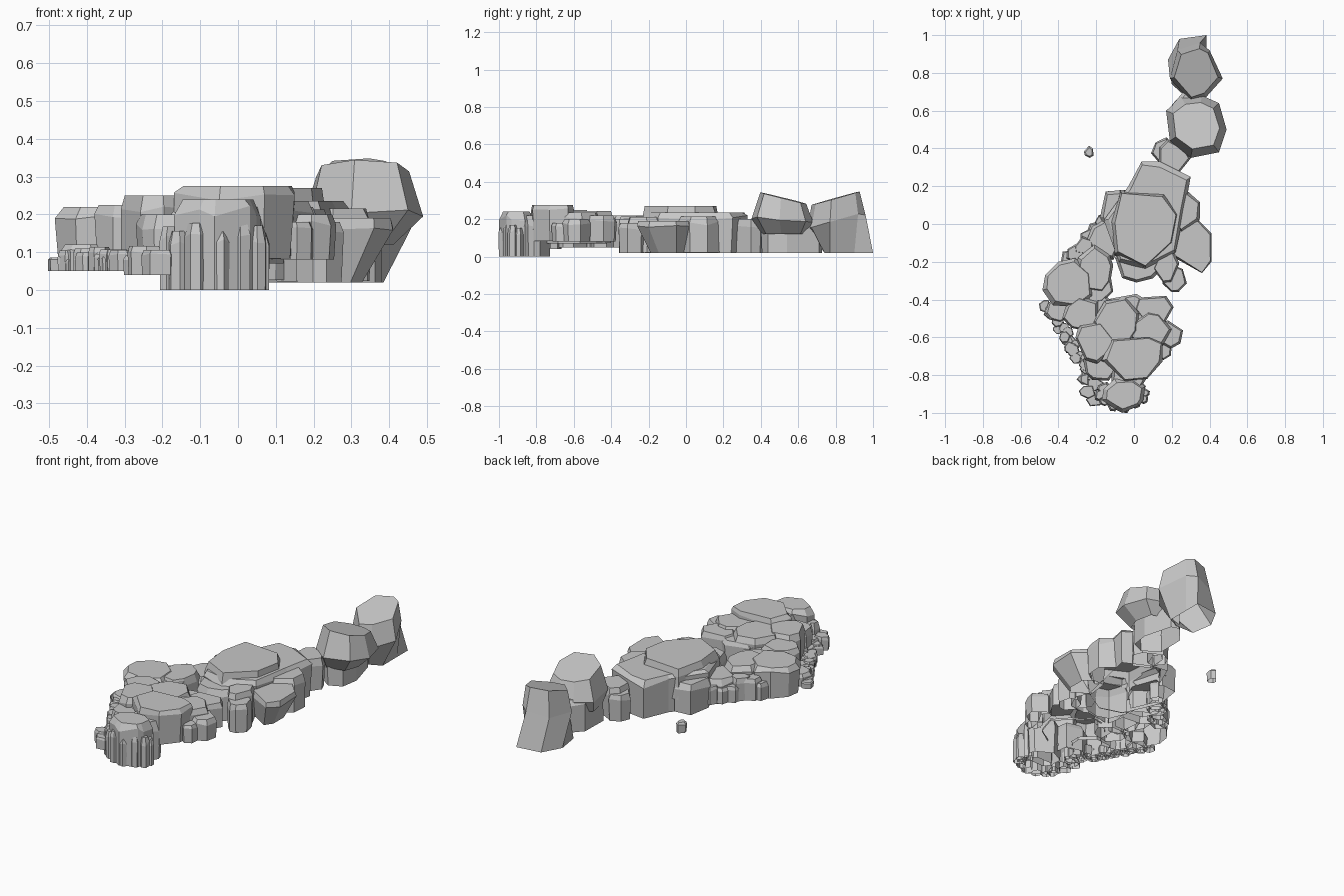
import bpy, bmesh, math, random
from mathutils import Vector

default = bpy.data.objects.get("Cube")
if default:
    bpy.data.objects.remove(default, do_unlink=True)

stone = bpy.data.materials.new("stone_grey")
stone.use_nodes = True
grey = (0.57, 0.57, 0.57, 1)
stone.diffuse_color = grey
stone.node_tree.nodes["Principled BSDF"].inputs["Base Color"].default_value = grey
rng = random.Random(7)
rocks = []


def fit(values, low, high):
    """Stretch values so that they span low to high."""
    a, b = min(values), max(values)
    return [low + (v - a) / (b - a) * (high - low) for v in values]


def random_outline(x, y, sides):
    start = rng.random() * math.tau
    angles = [start + math.tau * (i + rng.uniform(-.28, .28)) / sides for i in range(sides)]
    radii = [rng.uniform(.88, 1.1) for _ in angles]
    xs = fit([r * math.cos(a) for r, a in zip(radii, angles)], *x)
    ys = fit([r * math.sin(a) for r, a in zip(radii, angles)], *y)
    return list(zip(xs, ys))


def rock(name, x=None, y=None, z=(0, 1), sides=7, outline=None, base=None, foot=.97,
         crown=.87, shoulder=.8, tilt=(0, 0), lean=(0, 0), rough=.07):
    """Faceted boulder: foot ring, jittered shoulder ring, flat crown.
    lean moves the foot sideways, base gives the foot its own outline."""
    points = [Vector(p) for p in outline or random_outline(x, y, sides)]
    centre = sum(points, Vector((0, 0))) / len(points)
    low, high = z
    bm = bmesh.new()
    rings = []
    for level, size in ((0, foot), (shoulder, 1), (1, crown)):
        ring = []
        for i, p in enumerate(points):
            q = centre + (p - centre) * size
            lift = level
            if level == shoulder:
                lift += rng.uniform(-rough, rough)
            else:
                q = centre + (q - centre) * rng.uniform(1 - rough, 1 + rough / 2)
            slope = (q - centre).dot(Vector(tilt)) * level
            if level == 0:
                q = Vector(base[i]) if base else q + Vector(lean)
            ring.append(bm.verts.new((q.x, q.y, low + (high - low) * lift + slope)))
        rings.append(ring)
    for lower, upper in zip(rings, rings[1:]):
        for i in range(len(points)):
            j = (i + 1) % len(points)
            bm.faces.new((lower[i], lower[j], upper[j], upper[i]))
    bm.faces.new(rings[-1])
    bm.faces.new(rings[0][::-1])
    bmesh.ops.recalc_face_normals(bm, faces=bm.faces)
    mesh = bpy.data.meshes.new(name)
    bm.to_mesh(mesh)
    bm.free()
    mesh.materials.append(stone)
    obj = bpy.data.objects.new(name, mesh)
    bpy.context.collection.objects.link(obj)
    rocks.append(obj)
    return obj


def fuse(name, parts):
    """Union overlapping boulders into one hollow mass."""
    body, *others = parts
    for other in others:
        mod = body.modifiers.new("fuse", "BOOLEAN")
        mod.operation = "UNION"
        mod.solver = "EXACT"
        mod.object = other
    graph = bpy.context.evaluated_depsgraph_get()
    mesh = bpy.data.meshes.new_from_object(body.evaluated_get(graph))
    body.modifiers.clear()
    body.data = mesh
    body.name = name
    for other in others:
        rocks.remove(other)
        bpy.data.objects.remove(other, do_unlink=True)


# Tall boulders at the back end
rock("rear_boulder", z=(.02, .315), crown=.84, shoulder=.6, tilt=(-.02, .28),
     outline=[(.35, .96), (.23, .92), (.19, .77), (.3, .65), (.38, .67), (.47, .77), (.4, .92)],
     base=[(.385, 1), (.24, .98), (.18, .87), (.2, .74), (.32, .74), (.385, .77), (.385, .9)])
rock("rear_overhang", z=(.12, .31), foot=.72, crown=.77, shoulder=.4, tilt=(-.02, -.25), lean=(-.03, .0),
     outline=[(.36, .68), (.45, .64), (.49, .5), (.45, .38), (.3, .35), (.19, .44), (.17, .6), (.25, .67)])
rock("rear_overhang_foot", x=(.2, .38), y=(.4, .73), z=(.02, .2), foot=1)
rock("saddle_rock", x=(.13, .3), y=(.25, .45), z=(.02, .2), sides=6)
rock("saddle_side_rock", x=(.09, .21), y=(.32, .46), z=(.02, .17), sides=6)

# Broad middle mass with its raised cap
fuse("middle_mass", [
    rock("middle_block", z=(.02, .235), foot=.97, crown=.93, shoulder=.87,
         outline=[(.04, .33), (.14, .33), (.3, .25), (.27, .08), (.22, -.15), (.06, -.24), (-.08, -.2), (-.16, .02), (-.03, .2)]),
    rock("middle_cap", z=(.1, .27), crown=.93, shoulder=.75, foot=1.04,
         outline=[(-.07, .17), (.16, .16), (.23, .05), (.2, -.1), (.06, -.23), (-.1, -.16), (-.12, .01)]),
    rock("east_shelf", x=(.15, .35), y=(-.04, .18), z=(.023, .215), sides=6),
    rock("middle_front_wall", x=(-.1, .17), y=(-.31, -.1), z=(.026, .2), sides=8),
    rock("front_knob", x=(.1, .24), y=(-.31, -.14), z=(.022, .213), sides=6),
    rock("west_wall_rock", x=(-.18, .0), y=(-.1, .18), z=(.03, .197)),
    rock("west_wall_step", x=(-.25, -.06), y=(-.19, .04), z=(.04, .18)),
])
rock("east_buttress", z=(.02, .19), crown=.95, foot=.66, shoulder=.88, lean=(-.05, .02),
     outline=[(.22, .02), (.34, .02), (.41, -.05), (.41, -.2), (.36, -.26), (.2, -.17)])
rock("front_knob_tip", x=(.15, .28), y=(-.36, -.22), z=(.02, .18))

# Small links between the middle and the west ledge
for i in range(6):
    cx, cy = -.16 - .035 * i, .0 - .038 * i
    r = rng.uniform(.042, .058)
    rock(f"link_rock_{i}", x=(cx - r, cx + r), y=(cy - r, cy + r),
         z=(.05, rng.uniform(.13, .19)), sides=6)

# West ledge
rock("west_ledge", z=(.05, .22), crown=.87, shoulder=.85,
     outline=[(-.4, -.2), (-.31, -.18), (-.23, -.26), (-.22, -.38), (-.3, -.44), (-.43, -.43), (-.485, -.35), (-.47, -.27)])
rock("west_ledge_inner", x=(-.31, -.11), y=(-.36, -.11), z=(.05, .215), sides=8)
rock("west_ledge_step", x=(-.28, -.11), y=(-.42, -.24), z=(.05, .2), sides=6)
rock("west_bridge", x=(-.29, -.1), y=(-.52, -.37), z=(.05, .195), sides=7)
rock("west_corner", x=(-.38, -.19), y=(-.57, -.38), z=(.05, .225), sides=7)
rock("west_foot", x=(-.47, -.34), y=(-.52, -.38), z=(.05, .12), sides=7)

# Front plateau
fuse("front_plateau", [
    rock("plateau_core", x=(-.28, .13), y=(-.76, -.42), z=(.07, .215), sides=10, crown=.92),
    rock("plateau_west", x=(-.22, .03), y=(-.66, -.39), z=(.072, .245), crown=.9),
    rock("plateau_north", x=(-.14, .06), y=(-.52, -.37), z=(.08, .21), sides=6),
    rock("plateau_east", z=(.081, .22), crown=.9,
         outline=[(.02, -.39), (.17, -.38), (.21, -.44), (.16, -.53), (.06, -.53), (.0, -.45)]),
    rock("plateau_middle", x=(-.03, .2), y=(-.68, -.46), z=(.082, .235), crown=.9),
    rock("plateau_top", z=(.083, .275), crown=.92, shoulder=.84, foot=.97,
         outline=[(-.12, -.61), (.08, -.6), (.15, -.63), (.15, -.73), (.07, -.82), (-.05, -.83), (-.17, -.72)]),
    rock("plateau_slope", x=(-.31, -.1), y=(-.74, -.52), z=(.05, .25)),
])
rock("east_spur", x=(.12, .26), y=(-.66, -.51), z=(.08, .2), sides=6)
rock("east_spur_low", x=(.11, .2), y=(-.72, -.61), z=(.08, .18), sides=6)
rock("plateau_slope_low", x=(-.27, -.08), y=(-.83, -.66), z=(.04, .2))

# Cluster of pillars at the front end
rock("front_pillar", x=(-.17, .06), y=(-1, -.82), z=(0, .24), sides=9, crown=.82, shoulder=.87)
rock("front_pillar_back", x=(-.12, .07), y=(-.88, -.72), z=(0, .22), sides=7)
for i in range(9):
    angle = math.pi * (.85 + i * .17)
    cx, cy = -.06 + .115 * math.cos(angle), -.9 + .065 * math.sin(angle)
    r = rng.uniform(.025, .038)
    rock(f"pillar_flake_{i}", x=(cx - r, cx + r), y=(cy - r, cy + r),
         z=(0, rng.uniform(.14, .22)), sides=6, crown=.7)
for i in range(6):
    cx, cy = -.24 + rng.uniform(-.02, .04), -.93 + .038 * i
    rock(f"corner_stone_{i}", x=(cx - .045, cx + .045), y=(cy - .035, cy + .035),
         z=(.04, rng.uniform(.09, .13)), sides=6)

# Rubble along the western foot
for i in range(30):
    t = i / 29
    cx = -.46 + .22 * t + rng.uniform(-.015, .03)
    cy = -.44 - .36 * t + rng.uniform(-.02, .02)
    r = rng.uniform(.022, .036)
    rock(f"rubble_{i}", x=(cx - r, cx + r), y=(cy - r, cy + r),
         z=(.05, rng.uniform(.08, .115)), sides=rng.choice((5, 6, 7)))

# Lone stone lying apart
rock("lone_stone", x=(-.265, -.215), y=(.35, .415), z=(.04, .1), sides=6, crown=.7)

# Every boulder is a shell without an underside
for obj in rocks:
    bm = bmesh.new()
    bm.from_mesh(obj.data)
    bm.normal_update()
    under = [f for f in bm.faces if f.normal.z < -.95]
    bmesh.ops.delete(bm, geom=under, context="FACES")
    bm.to_mesh(obj.data)
    bm.free()
